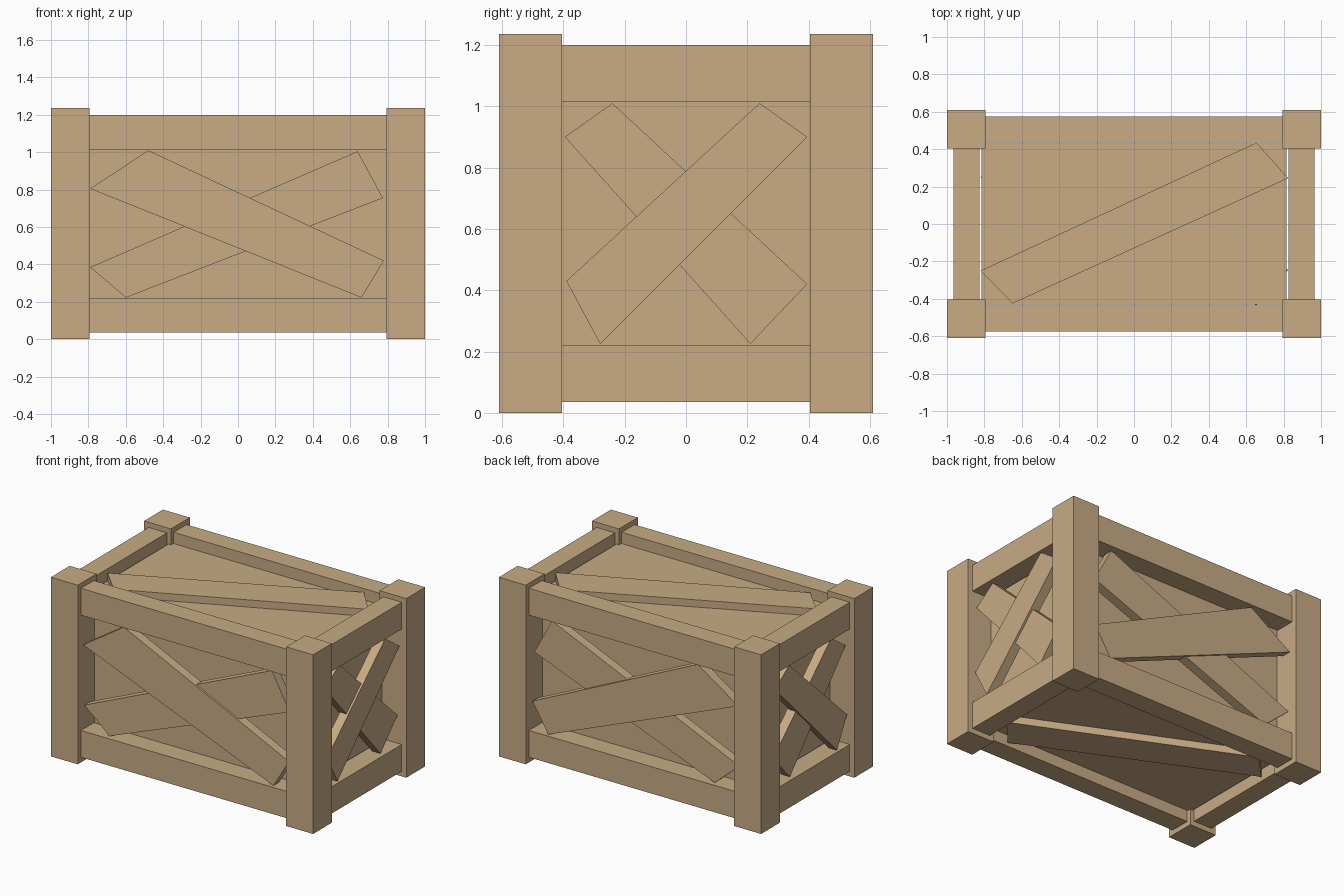
import bpy
import bmesh
from mathutils import Vector

default = bpy.data.objects.get("Cube")
if default:
    bpy.data.objects.remove(default, do_unlink=True)

# One flat wood colour
wood = bpy.data.materials.new("light_wood")
wood.use_nodes = True
wood.diffuse_color = (0.58, 0.41, 0.235, 1)
wood.node_tree.nodes["Principled BSDF"].inputs["Base Color"].default_value = wood.diffuse_color


def finish(name, bm):
    bmesh.ops.recalc_face_normals(bm, faces=bm.faces)
    mesh = bpy.data.meshes.new(name)
    bm.to_mesh(mesh)
    bm.free()
    mesh.materials.append(wood)
    obj = bpy.data.objects.new(name, mesh)
    bpy.context.collection.objects.link(obj)
    return obj


def box(name, low, high):
    """Box between two opposite corners."""
    low, high = Vector(low), Vector(high)
    bm = bmesh.new()
    bmesh.ops.create_cube(bm, size=1)
    for v in bm.verts:
        v.co = (low + high) / 2 + v.co * (high - low)
    return finish(name, bm)


def plank(name, outline, axis, outer, inner):
    """Board with a four-cornered outline, extruded along one axis."""
    def place(point, depth):
        co = list(point)
        co.insert(axis, depth)
        return co

    bm = bmesh.new()
    face = bm.faces.new([bm.verts.new(place(p, outer)) for p in outline])
    extruded = bmesh.ops.extrude_face_region(bm, geom=[face])["geom"]
    for v in extruded:
        if isinstance(v, bmesh.types.BMVert):
            v.co[axis] = inner
    return finish(name, bm)


HEIGHT = 1.235
RAIL_LEVELS = {"lower": (0.035, 0.22), "upper": (1.015, 1.2)}
THICK = 0.065

# Closed inner body
box("inner_panels", (-0.815, -0.43, 0.11), (0.815, 0.43, HEIGHT - 0.11))

# Corner posts
for side, sx in (("left", 1), ("right", -1)):
    for end, sy in (("front", -1), ("back", 1)):
        box(f"{end}_{side}_post", (sx * 0.795, sy * 0.405, 0), (sx, sy * 0.61, HEIGHT))

# Horizontal rails
for level, (z0, z1) in RAIL_LEVELS.items():
    for end, sy in (("front", -1), ("back", 1)):
        box(f"{end}_{level}_rail", (-0.795, sy * 0.435, z0), (0.795, sy * 0.575, z1))
    for side, sx in (("left", 1), ("right", -1)):
        box(f"{side}_{level}_rail", (sx * 0.825, -0.405, z0), (sx * 0.965, 0.405, z1))

# Crossed braces on the long faces
long_outer = [(-0.79, 0.805), (-0.48, 1.01), (0.78, 0.42), (0.66, 0.222)]
long_inner = [(-0.79, 0.385), (-0.6, 0.222), (0.775, 0.755), (0.64, 1.005)]
for end, sy in (("front", -1), ("back", 1)):
    plank(f"{end}_outer_brace", long_outer, 1, sy * 0.558, sy * (0.558 - THICK))
    plank(f"{end}_inner_brace", long_inner, 1, sy * 0.545, sy * (0.545 - THICK))

# Crossed braces on the short faces
short_outer = [(-0.39, 0.43), (-0.28, 0.225), (0.395, 0.9), (0.24, 1.01)]
short_inner = [(-0.395, 0.9), (-0.24, 1.01), (0.395, 0.42), (0.21, 0.225)]
for side, sx in (("left", 1), ("right", -1)):
    plank(f"{side}_outer_brace", short_outer, 0, sx * 0.955, sx * (0.955 - THICK))
    plank(f"{side}_inner_brace", short_inner, 0, sx * 0.94, sx * (0.94 - THICK))

# Single diagonal boards on the lid and the underside
lid = [(-0.82, -0.25), (-0.65, -0.425), (0.825, 0.245), (0.655, 0.435)]
plank("lid_brace", lid, 2, HEIGHT - 0.06, HEIGHT - 0.06 - THICK)
plank("base_brace", [(x, -y) for x, y in lid], 2, 0.06, 0.06 + THICK)
